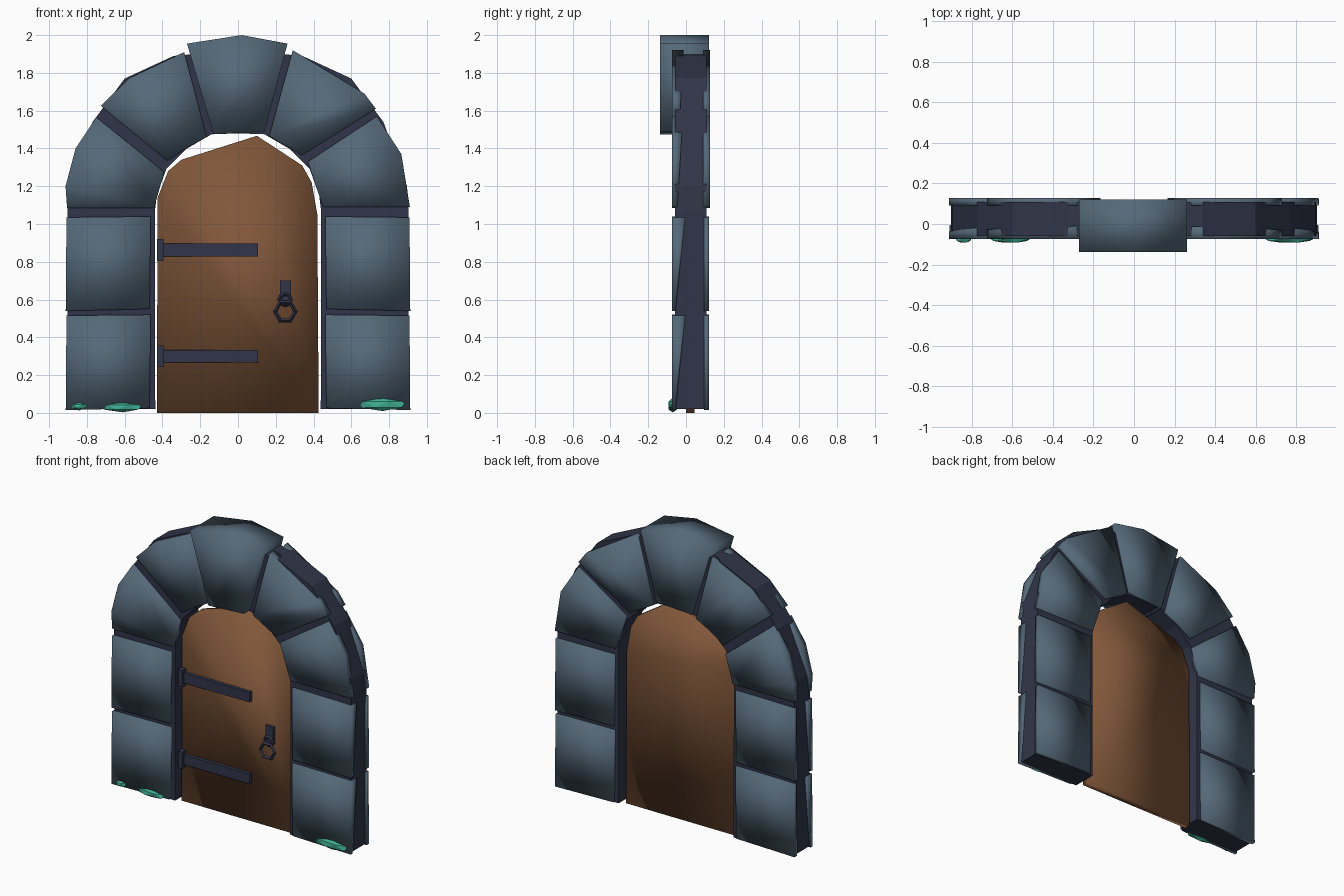
import bpy, bmesh, math
from mathutils import Matrix

cube = bpy.data.objects.get("Cube")
if cube:
    bpy.data.objects.remove(cube, do_unlink=True)


def material(name, rgb):
    mat = bpy.data.materials.new(name)
    mat.use_nodes = True
    mat.diffuse_color = (*rgb, 1)
    mat.node_tree.nodes["Principled BSDF"].inputs["Base Color"].default_value = (*rgb, 1)
    return mat


STONE = material("slate stone", (0.09, 0.14, 0.19))
DARK = material("dark mortar and iron", (0.03, 0.036, 0.065))
WOOD = material("brown wood", (0.22, 0.095, 0.042))
MOSS = material("teal moss", (0.05, 0.42, 0.29))


def finish(name, bm, mat, smooth=False):
    bmesh.ops.recalc_face_normals(bm, faces=bm.faces)
    for face in bm.faces:
        face.smooth = smooth
    mesh = bpy.data.meshes.new(name)
    bm.to_mesh(mesh)
    bm.free()
    mesh.materials.append(mat)
    obj = bpy.data.objects.new(name, mesh)
    bpy.context.collection.objects.link(obj)
    return obj


def prism(name, outline, front, back, mat, smooth=False, slope=0):
    """Extrude an (x, z) outline along y; slope thickens it towards its top."""
    bm = bmesh.new()
    low = min(z for x, z in outline)
    near = [bm.verts.new((x, front, z)) for x, z in outline]
    far = [bm.verts.new((x, back + slope * (z - low), z)) for x, z in outline]
    bm.faces.new(near)
    bm.faces.new(far)
    for i in range(len(near)):
        j = (i + 1) % len(near)
        bm.faces.new((near[i], near[j], far[j], far[i]))
    return finish(name, bm, mat, smooth)


def box(name, left, right, low, high, front, back, mat):
    outline = [(left, low), (right, low), (right, high), (left, high)]
    return prism(name, outline, front, back, mat)


def ring(name, x, y, z, radius, thick, sides):
    """Low-poly ring facing the front."""
    bm = bmesh.new()
    loops = []
    for i in range(sides):
        a = math.tau * i / sides
        loop = []
        for k in range(4):
            b = math.tau * k / 4
            r = radius + thick * math.cos(b)
            loop.append(bm.verts.new((x + r * math.cos(a), y + thick * math.sin(b), z + r * math.sin(a))))
        loops.append(loop)
    for i in range(sides):
        p, q = loops[i], loops[(i + 1) % sides]
        for k in range(4):
            m = (k + 1) % 4
            bm.faces.new((p[k], q[k], q[m], p[m]))
    return finish(name, bm, DARK)


# Dark mortar core: a band of outer and inner edge points, mirrored
outer = [(0.9, 0.02), (0.903, 1.07), (0.895, 1.2), (0.77, 1.54), (0.6, 1.77), (0.34, 1.89), (0, 1.92)]
inner = [(0.438, 0.02), (0.44, 1.07), (0.43, 1.15), (0.38, 1.29), (0.27, 1.40), (0.14, 1.475), (0, 1.48)]
bm = bmesh.new()
for side in (1, -1):
    rows = []
    for (ox, oz), (ix, iz) in zip(outer, inner):
        rows.append([bm.verts.new((side * x, y, z)) for x, y, z in
                     ((ox, -0.058, oz), (ox, 0.108, oz), (ix, 0.108, iz), (ix, -0.058, iz))])
    for p, q in zip(rows, rows[1:]):
        for k in range(4):
            m = (k + 1) % 4
            bm.faces.new((p[k], p[m], q[m], q[k]))
    bm.faces.new(rows[0])
bmesh.ops.remove_doubles(bm, verts=bm.verts, dist=0.0001)
finish("mortar_core", bm, DARK)

# Pillar stones: front and back slabs on both sides
for side, word in ((1, "left"), (-1, "right")):
    for level, low, high in (("lower", 0.025, 0.515), ("upper", 0.55, 1.035)):
        slab = [(side * x, z) for x, z in
                ((0.468, low), (0.912, low - 0.01), (0.908, high), (0.462, high + 0.005))]
        prism(f"{word}_{level}_stone_front", slab, -0.075, -0.055, STONE, True, 0.1)
        prism(f"{word}_{level}_stone_back", slab, 0.095, 0.123, STONE, True)

# Arch stones, from the right springing to the left one
arch = {
    "right_springer": [(-0.905, 1.085), (-0.913, 1.2), (-0.86, 1.4), (-0.75, 1.565), (-0.39, 1.275), (-0.445, 1.085)],
    "right_haunch": [(-0.725, 1.625), (-0.58, 1.77), (-0.285, 1.91), (-0.165, 1.46), (-0.26, 1.41), (-0.375, 1.335)],
    "left_haunch": [(0.29, 1.92), (0.67, 1.69), (0.73, 1.61), (0.34, 1.365), (0.165, 1.465)],
    "left_springer": [(0.735, 1.57), (0.865, 1.37), (0.91, 1.09), (0.45, 1.09), (0.37, 1.33)],
}
for name, outline in arch.items():
    prism(name + "_front", outline, -0.075, -0.045, STONE, True, 0.06)
    prism(name + "_back", outline, 0.09, 0.128, STONE, True)

# Protruding keystone
prism("keystone", [(-0.27, 1.955), (0.02, 2.0), (0.262, 1.955), (0.14, 1.49), (-0.13, 1.475)],
      -0.137, 0.122, STONE, True)

# Door leaf
prism("door", [(-0.43, 0), (0.427, 0), (0.42, 1.05), (0.39, 1.22), (0.34, 1.31), (0.1, 1.467),
               (-0.3, 1.34), (-0.37, 1.28), (-0.425, 1.14)], 0.0, 0.045, WOOD, True)

# Strap hinges
for word, z in (("upper", 0.862), ("lower", 0.3)):
    box(word + "_hinge_strap", -0.41, 0.105, z - 0.034, z + 0.034, -0.025, 0.005, DARK)
    box(word + "_hinge_bracket", -0.43, -0.395, z - 0.058, z + 0.058, -0.04, 0.005, DARK)

# Door handle: plate, eye and hanging ring
box("handle_plate", 0.222, 0.28, 0.58, 0.7, -0.02, 0.005, DARK)
ring("handle_eye", 0.25, -0.025, 0.6, 0.03, 0.01, 8)
ring("handle_ring", 0.25, -0.035, 0.537, 0.054, 0.012, 6)

# Moss lumps along the foot of the pillars: squashed low-poly balls
for word, x, z, width, height in (("outer", -0.84, 0.035, 0.045, 0.022),
                                  ("inner", -0.61, 0.03, 0.115, 0.027),
                                  ("left", 0.765, 0.045, 0.14, 0.035)):
    bm = bmesh.new()
    bmesh.ops.create_icosphere(bm, subdivisions=1, radius=1,
                               matrix=Matrix.Translation((x, -0.07, z)) @ Matrix.Diagonal((width, 0.026, height, 1)))
    finish(word + "_moss", bm, MOSS)
